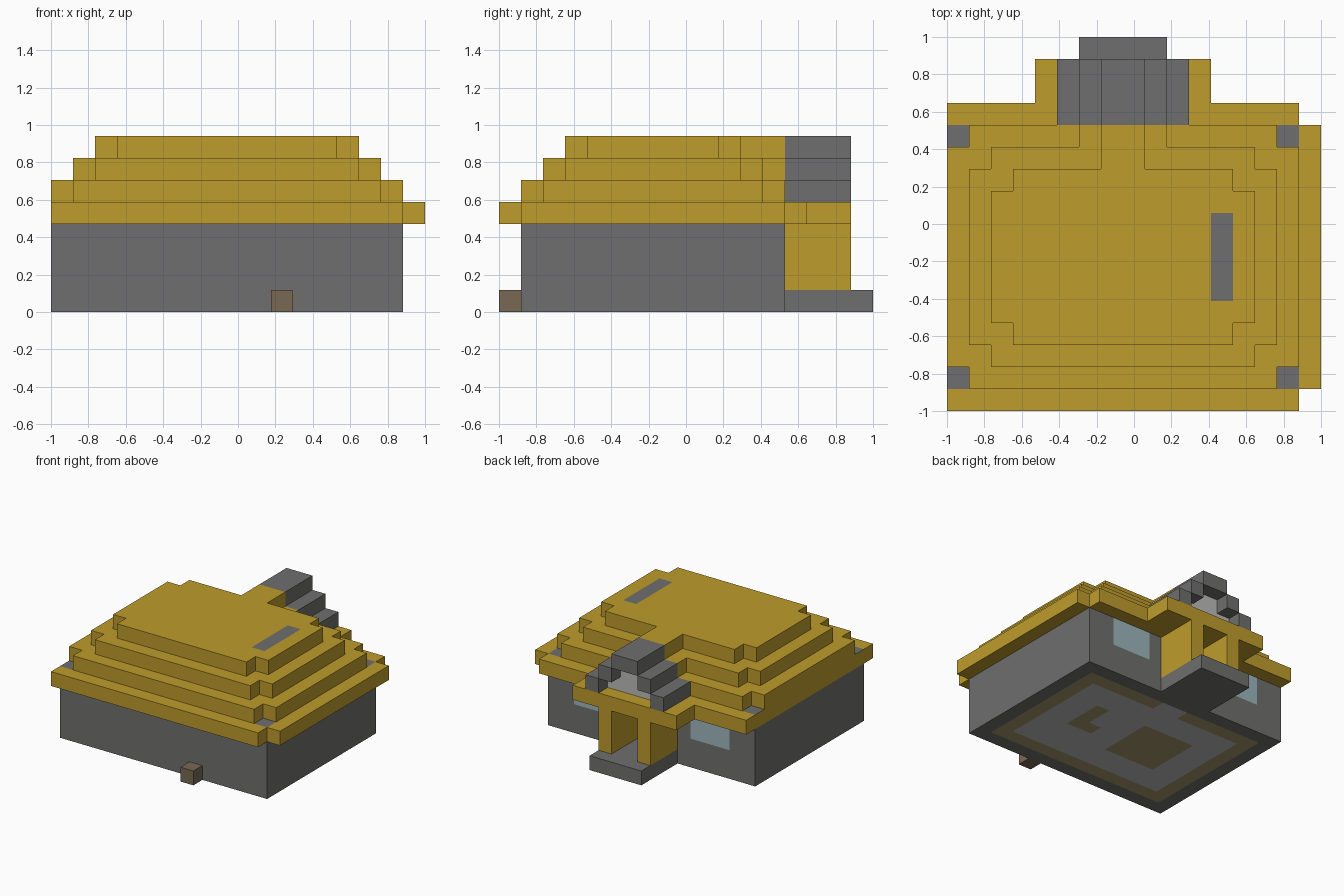
import bpy, bmesh
from mathutils import Vector

cube = bpy.data.objects.get("Cube")
if cube:
    bpy.data.objects.remove(cube, do_unlink=True)

U = 2 / 17  # edge of one building block


def material(name, rgb):
    linear = [((c / 255 + 0.055) / 1.055) ** 2.4 for c in rgb] + [1]
    mat = bpy.data.materials.new(name)
    mat.use_nodes = True
    mat.diffuse_color = linear
    bsdf = next(n for n in mat.node_tree.nodes if n.type == 'BSDF_PRINCIPLED')
    bsdf.inputs["Base Color"].default_value = linear
    bsdf.inputs["Roughness"].default_value = 0.9
    return mat


STONE, THATCH, GLASS, LIGHT, TAN, BROWN = range(6)
MATERIALS = [
    material("grey stone", (112, 111, 110)),
    material("yellow thatch", (191, 156, 44)),
    material("pale blue glass", (158, 183, 190)),
    material("light grey", (188, 188, 186)),
    material("tan floor", (165, 150, 108)),
    material("brown wood", (120, 105, 84)),
]


def inside(x, y, rects):
    return any(x0 <= x < x1 and y0 <= y < y1 for x0, x1, y0, y1 in rects)


def blocks(name, layers, base, paint=None):
    """Skin of a block shape; layers are (z0, z1, rectangles) in block units.
    paint(side, x, y, z) may return another colour for a block's face."""
    cells = {(x, y, z) for z0, z1, rects in layers for z in range(z0, z1)
             for x0, x1, y0, y1 in rects
             for x in range(x0, x1) for y in range(y0, y1)}
    bm = bmesh.new()
    for cell in sorted(cells):
        for axis in range(3):
            for sign in (-1, 1):
                near = list(cell)
                near[axis] += sign
                if tuple(near) in cells:
                    continue
                corner = Vector(cell)
                corner[axis] += max(sign, 0)
                a, b = Vector((0, 0, 0)), Vector((0, 0, 0))
                a[(axis + 1) % 3] = b[(axis + 2) % 3] = 1
                ring = [corner, corner + a, corner + a + b, corner + b][::sign]
                face = bm.faces.new([bm.verts.new(p * U - Vector((1, 1, 0))) for p in ring])
                side = "-+"[sign > 0] + "xyz"[axis]
                colour = paint(side, *cell) if paint else None
                face.material_index = base if colour is None else colour
    bmesh.ops.remove_doubles(bm, verts=bm.verts, dist=U / 100)
    # Merge flat areas of one colour
    bmesh.ops.dissolve_limit(bm, angle_limit=0.01, verts=bm.verts, edges=bm.edges,
                             delimit={'MATERIAL'})
    mesh = bpy.data.meshes.new(name)
    bm.to_mesh(mesh)
    bm.free()
    for mat in MATERIALS:
        mesh.materials.append(mat)
    obj = bpy.data.objects.new(name, mesh)
    bpy.context.collection.objects.link(obj)


# House walls: two back windows and a floor plan on the underside
WINDOWS = [(2, 5, 2, 4), (11, 14, 2, 4)]
RUGS = [(4, 8, 5, 9), (11, 12, 6, 9), (10, 11, 6, 7)]
ROOM = [(2, 14, 3, 11), (7, 9, 11, 12)]


def paint_walls(side, x, y, z):
    if side == "+y" and inside(x, z, WINDOWS):
        return GLASS
    if side == "-z":
        if inside(x, y, RUGS):
            return TAN
        if inside(x, y, ROOM):
            return LIGHT
        if inside(x, y, [(1, 15, 2, 12)]):
            return TAN


blocks("walls", [(0, 4, [(0, 16, 1, 13)])], STONE, paint_walls)


# Stepped roof, with stone showing at the corners and a strip on the top
def paint_roof(side, x, y, z):
    if side == "+z":
        if z == 4 and x in (0, 15) and y in (1, 12):
            return STONE
        if z == 7 and x == 12 and 5 <= y < 9:
            return STONE


blocks("roof", [
    (4, 5, [(0, 16, 0, 14), (0, 17, 1, 13), (4, 12, 14, 16)]),
    (5, 6, [(0, 16, 2, 12), (1, 15, 1, 13)]),
    (6, 7, [(1, 15, 3, 11), (2, 14, 2, 12), (6, 10, 12, 13)]),
    (7, 8, [(2, 14, 4, 10), (3, 13, 3, 11), (7, 9, 11, 13)]),
], THATCH, paint_roof)

# Stepped stone gable with a recessed light panel
blocks("porch_gable", [
    (5, 6, [(5, 6, 13, 16), (10, 11, 13, 16), (6, 10, 13, 15)]),
    (6, 7, [(6, 7, 13, 16), (9, 10, 13, 16), (7, 9, 13, 15)]),
    (7, 8, [(7, 9, 13, 16)]),
], STONE, lambda side, x, y, z: LIGHT if side == "+y" and y == 14 else None)

# Porch step, side walls and the small block at the front
blocks("porch_step", [(0, 1, [(6, 10, 13, 17)])], STONE)
for name, x in (("porch_right_wall", 6), ("porch_left_wall", 9)):
    blocks(name, [(1, 4, [(x, x + 1, 13, 16)])], THATCH)
blocks("front_block", [(0, 1, [(10, 11, 0, 1)])], BROWN)
